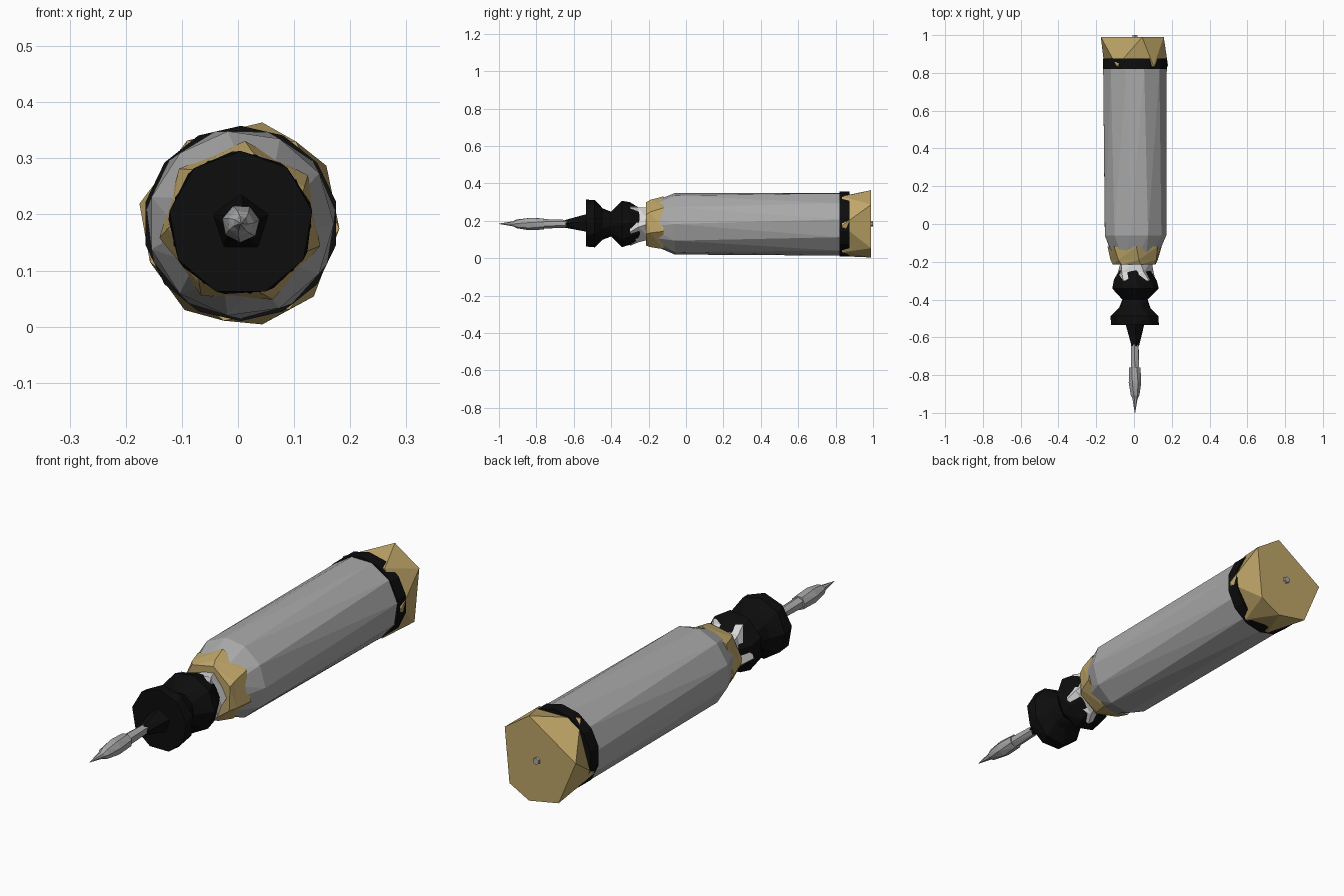
import bpy, bmesh
from math import cos, sin, radians

if "Cube" in bpy.data.objects:
    bpy.data.objects.remove(bpy.data.objects["Cube"])

CX, CZ = 0.005, 0.184   # long axis of the pen


def material(name, rgb):
    m = bpy.data.materials.new(name)
    m.use_nodes = True
    m.diffuse_color = (*rgb, 1)
    m.node_tree.nodes["Principled BSDF"].inputs["Base Color"].default_value = (*rgb, 1)
    return m


grey = material("brushed grey", (0.40, 0.40, 0.40))
gold = material("gold", (0.52, 0.38, 0.14))
black = material("black", (0.004, 0.004, 0.004))
silver = material("light silver", (0.68, 0.68, 0.68))


def loft(name, mat, rings):
    """Triangulated closed skin over rings of (y, radius, angles)."""
    bm = bmesh.new()
    loops = [[bm.verts.new((CX + r * cos(radians(a)), y, CZ + r * sin(radians(a))))
              for a in angles] for y, r, angles in rings]
    for low, high in zip(loops, loops[1:]):
        n = len(low)
        for i in range(n):
            j = (i + 1) % n
            bm.faces.new((low[i], low[j], high[i]))
            bm.faces.new((low[j], high[j], high[i]))
    bm.faces.new(loops[0])
    bm.faces.new(loops[-1])
    bmesh.ops.recalc_face_normals(bm, faces=bm.faces)
    mesh = bpy.data.meshes.new(name)
    bm.to_mesh(mesh)
    bm.free()
    mesh.materials.append(mat)
    obj = bpy.data.objects.new(name, mesh)
    bpy.context.collection.objects.link(obj)
    return obj


def turned(name, mat, sides, profile, start=90, twist=0):
    """Lathe a (y, radius) profile, twisting each ring a little."""
    loft(name, mat, [(y, r, [start + k * twist + i * 360 / sides for i in range(sides)])
                     for k, (y, r) in enumerate(profile)])


# Main barrel with tapered front shoulder
turned("barrel", grey, 11, [(-0.20, 0.108), (-0.06, 0.166), (0.82, 0.170)], 90, 8)

# Rear band and uneven faceted end cap
turned("rear_band", black, 14, [(0.82, 0.174), (0.875, 0.174)], 90)
front_angles = [123, 203, 260, 300, 357, 416]
back_angles = [169, 237, 282, 315, 394, 438]
loft("end_cap", gold, [(0.835, 0.176, front_angles), (0.99, 0.184, back_angles)])
turned("end_socket", grey, 6, [(0.96, 0.018), (1.0, 0.014)])

# Gold collar breaking through the shoulder
turned("front_collar", gold, 7, [(-0.215, 0.118), (-0.19, 0.130), (-0.12, 0.147)], 75, 6)

# Silver ring between collar and grip
turned("neck_ring", silver, 5, [(-0.30, 0.118), (-0.255, 0.100), (-0.19, 0.088)], 50, 12)

# Double-flared black grip with a pointed nose
turned("grip", black, 9, [(-0.535, 0.129), (-0.488, 0.129), (-0.445, 0.085),
                          (-0.40, 0.068), (-0.342, 0.126), (-0.30, 0.116),
                          (-0.20, 0.055)], 90, 7)
turned("grip_nose", black, 5, [(-0.645, 0.022), (-0.52, 0.055)], 70, 20)

# Slim stem and needle tip
turned("tip_stem", grey, 6, [(-0.78, 0.026), (-0.60, 0.020)], 90, 10)
turned("needle_tip", grey, 7, [(-1.0, 0.0012), (-0.925, 0.014), (-0.905, 0.024),
                               (-0.84, 0.034), (-0.76, 0.031)], 90, 8)
